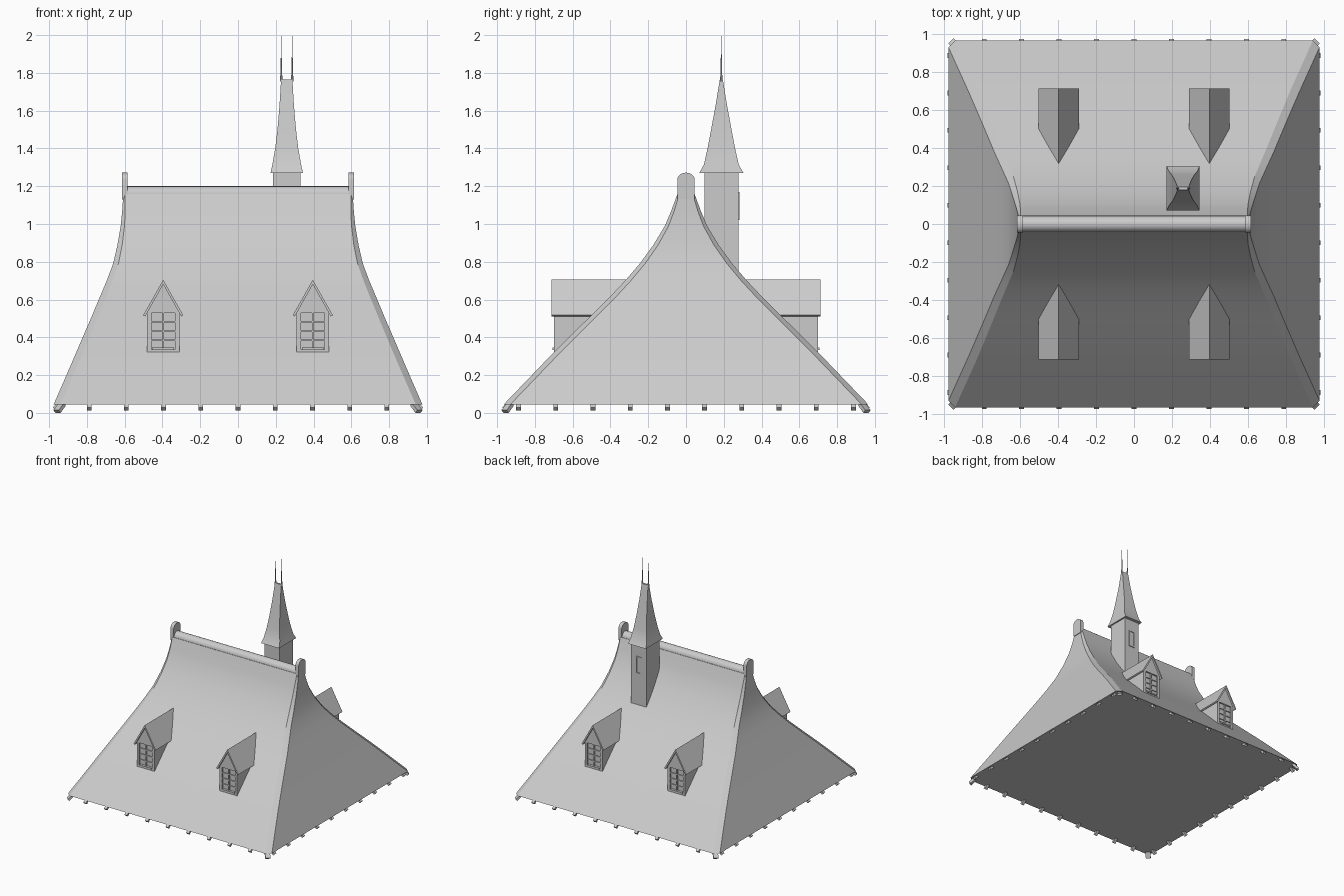
import bpy, bmesh, math
from mathutils import Matrix, Vector

if "Cube" in bpy.data.objects:
    bpy.data.objects.remove(bpy.data.objects["Cube"], do_unlink=True)

grey = bpy.data.materials.new("plain_grey")
grey.use_nodes = True
grey.diffuse_color = (0.6, 0.6, 0.6, 1)
grey.node_tree.nodes["Principled BSDF"].inputs["Base Color"].default_value = (0.6, 0.6, 0.6, 1)


def finish(bm, name, smooth=False):
    bmesh.ops.recalc_face_normals(bm, faces=bm.faces)
    mesh = bpy.data.meshes.new(name)
    bm.to_mesh(mesh)
    bm.free()
    mesh.materials.append(grey)
    ob = bpy.data.objects.new(name, mesh)
    bpy.context.collection.objects.link(ob)
    if smooth:
        bpy.ops.object.select_all(action="DESELECT")
        ob.select_set(True)
        bpy.context.view_layer.objects.active = ob
        bpy.ops.object.shade_smooth_by_angle(angle=math.radians(25))
    return ob


def box(bm, lo, hi, matrix=Matrix()):
    """Box between two corners, then moved by a matrix."""
    lo, hi = Vector(lo), Vector(hi)
    size = Matrix.Diagonal((*(hi - lo), 1))
    bmesh.ops.create_cube(bm, size=1, matrix=matrix @ Matrix.Translation((lo + hi) / 2) @ size)


def loft(bm, rings):
    """Skin closed rings of points and cap both ends."""
    rows = [[bm.verts.new(p) for p in ring] for ring in rings]
    for a, b in zip(rows, rows[1:]):
        for i in range(len(a)):
            j = (i + 1) % len(a)
            bm.faces.new((a[i], a[j], b[j], b[i]))
    bm.faces.new(rows[0][::-1])
    bm.faces.new(rows[-1])


def prism(bm, outline, axis, start, end):
    """Extrude a 2D outline (across, up) along x or y."""
    if axis == "x":
        rings = [[(t, a, z) for a, z in outline] for t in (start, end)]
    else:
        rings = [[(a, t, z) for a, z in outline] for t in (start, end)]
    loft(bm, rings)


# Main roof: sweeping hipped shape with narrow chamfered hips
def chamfered(z, x, y, c):
    return [(x, y - c, z), (x - c, y, z), (c - x, y, z), (-x, y - c, z),
            (-x, c - y, z), (c - x, -y, z), (x - c, -y, z), (x, c - y, z)]


sections = [(.045, .976, .965, .035), (.18, .917, .835, .035), (.30, .865, .72, .035),
            (.41, .818, .61, .034), (.505, .777, .513, .033), (.61, .733, .407, .032),
            (.70, .695, .322, .03), (.79, .661, .245, .028), (.89, .638, .172, .025),
            (.99, .621, .112, .02), (1.07, .613, .078, .016), (1.16, .607, .045, .01)]
bm = bmesh.new()
loft(bm, [chamfered(*s) for s in sections])
finish(bm, "main_roof", True)

# Ridge roll and rounded end posts
bm = bmesh.new()
arc = [(.042 * math.cos(math.pi * i / 10), 1.158 + .042 * math.sin(math.pi * i / 10))
       for i in range(11)]
prism(bm, arc + [(-.042, 1.13), (.042, 1.13)], "x", -.59, .59)
finish(bm, "ridge_roll", True)

post = [(.046 * math.cos(math.pi * i / 10), 1.235 + .037 * math.sin(math.pi * i / 10))
        for i in range(11)]
for side, sx in (("right", -1), ("left", 1)):
    bm = bmesh.new()
    prism(bm, post + [(-.046, 1.13), (.046, 1.13)], "x", sx * .584, sx * .614)
    finish(bm, "ridge_post_" + side, True)


# Rafter tails under the eaves, with larger ones on the corners
def tail(bm, along, reach, angle, half_width=.0125, z=.038):
    turn = Matrix.Rotation(angle, 4, "Z")
    tilt = Matrix.Rotation(math.radians(-45), 4, "X")
    box(bm, (-half_width, -.03, -.01), (half_width, .025, .01),
        turn @ Matrix.Translation((along, reach, z)) @ tilt)


bm = bmesh.new()
for angle in (0, math.pi):
    for i in range(9):
        tail(bm, (i - 4) * .197, .948, angle)
for angle in (math.pi / 2, -math.pi / 2):
    for i in range(10):
        tail(bm, (i - 4.5) * .197, .956, angle)
for quarter in range(4):
    tail(bm, 0, 1.337, math.pi / 4 + quarter * math.pi / 2, .02, .025)
finish(bm, "rafter_tails")


# Dormers
def dormer(name, cx, sy):
    def place(bm):
        for v in bm.verts:
            v.co.x += cx
            v.co.y *= sy
    # Walls with a recessed window
    bm = bmesh.new()
    prism(bm, [(-.085, .315), (.085, .315), (.085, .53), (0, .685), (-.085, .53)], "y", .34, .685)
    for sx in (-1, 1):
        box(bm, (min(sx * .085, sx * .062), .68, .315), (max(sx * .085, sx * .062), .698, .53))
    prism(bm, [(-.085, .53), (.085, .53), (0, .685)], "y", .68, .698)
    box(bm, (-.065, .68, .315), (.065, .698, .335))
    place(bm)
    finish(bm, name + "_walls")
    # Glazing bars and sill
    bm = bmesh.new()
    box(bm, (-.005, .68, .335), (.005, .694, .53))
    for z in (.384, .433, .482):
        box(bm, (-.063, .68, z - .004), (.063, .693, z + .004))
    box(bm, (-.058, .68, .333), (.058, .706, .345))
    place(bm)
    finish(bm, name + "_window_bars")
    # Steep gabled cover
    bm = bmesh.new()
    prism(bm, [(-.106, .517), (0, .705), (.106, .517), (.095, .511), (0, .68), (-.095, .511)],
          "y", .29, .713)
    place(bm)
    finish(bm, name + "_roof")


for face, sy in (("front", -1), ("back", 1)):
    for side, cx in (("right", -.396), ("left", .396)):
        dormer(f"{face}_{side}_dormer", cx, sy)

# Turret shaft with a framed slit window on the back
TX, TY = .258, .187
bm = bmesh.new()
box(bm, (TX - .073, .098, .65), (TX + .073, .278, 1.275))
finish(bm, "turret_shaft")
bm = bmesh.new()
for sx in (-1, 1):
    box(bm, (TX + sx * .023 - .005, .27, 1.02), (TX + sx * .023 + .005, .284, 1.17))
for z in (1.02, 1.16):
    box(bm, (TX - .028, .27, z), (TX + .028, .284, z + .01))
finish(bm, "turret_window_frame")


# Flared spire rising to a short ridge
def rectangle(z, hx, hy):
    return [(TX + hx, TY + hy, z), (TX - hx, TY + hy, z),
            (TX - hx, TY - hy, z), (TX + hx, TY - hy, z)]


bm = bmesh.new()
loft(bm, [rectangle(*r) for r in ((1.27, .086, .117), (1.315, .076, .092), (1.4, .061, .073),
                                  (1.5, .049, .054), (1.63, .038, .03), (1.765, .03, .008))])
finish(bm, "spire", True)

# Twin finials
bm = bmesh.new()
for sx in (-1, 1):
    for r1, r2, z1, z2 in ((.008, .004, 1.755, 1.80), (.004, .003, 1.80, 1.88),
                           (.0025, .001, 1.88, 1.995)):
        bmesh.ops.create_cone(bm, cap_ends=True, segments=8, radius1=r1, radius2=r2, depth=z2 - z1,
                              matrix=Matrix.Translation((TX + sx * .029, TY, (z1 + z2) / 2)))
finish(bm, "finials", True)
